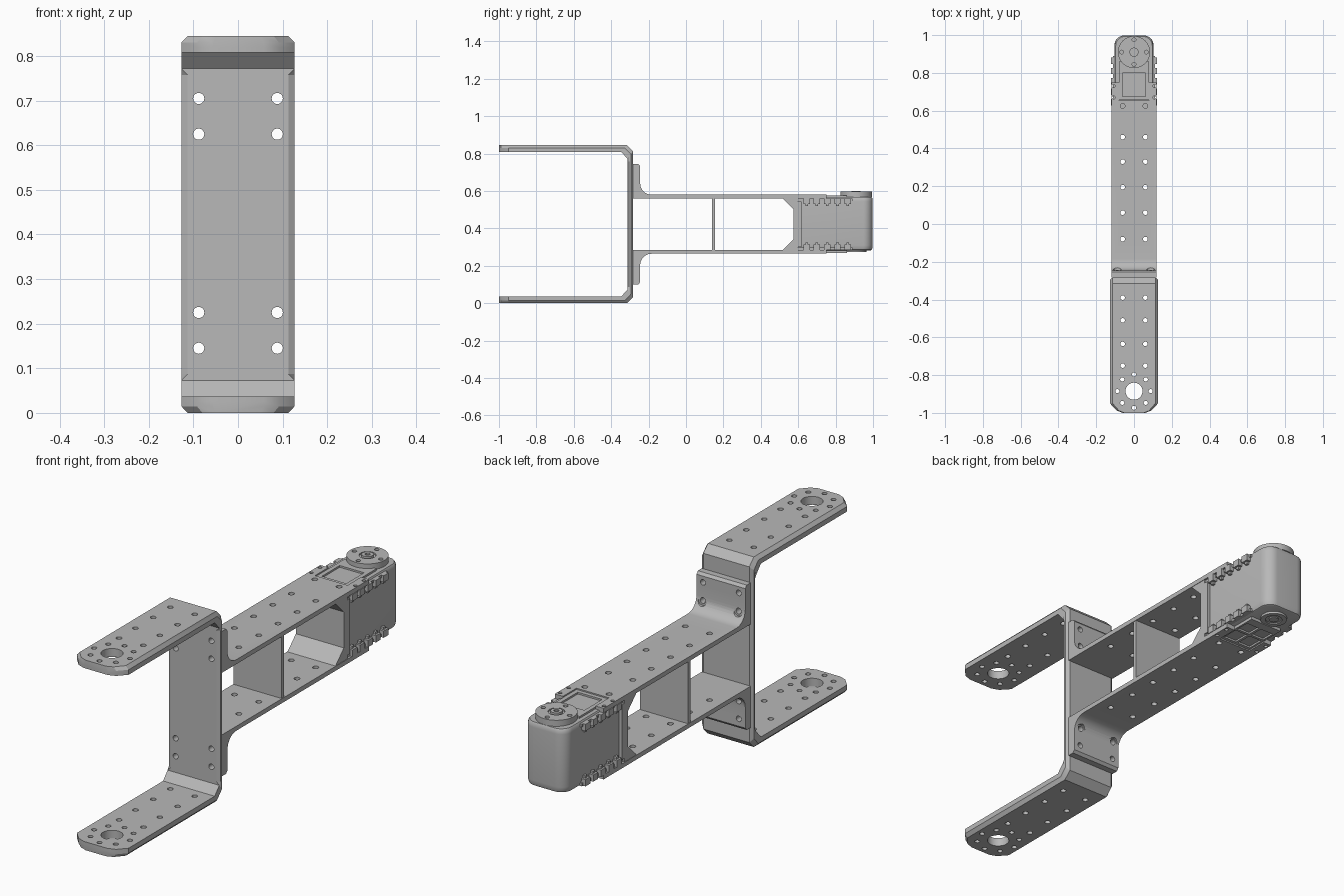
import bpy, bmesh, math
from mathutils import Matrix

if "Cube" in bpy.data.objects:
    bpy.data.objects.remove(bpy.data.objects["Cube"])

grey = bpy.data.materials.new("satin_grey")
grey.diffuse_color = (0.48, 0.48, 0.48, 1)
grey.use_nodes = True
grey.node_tree.nodes["Principled BSDF"].inputs["Base Color"].default_value = grey.diffuse_color
MID = 0.4225  # height of the mirror plane of the brackets


def finish(name, bm):
    bmesh.ops.recalc_face_normals(bm, faces=bm.faces)
    me = bpy.data.meshes.new(name)
    bm.to_mesh(me)
    bm.free()
    ob = bpy.data.objects.new(name, me)
    bpy.context.collection.objects.link(ob)
    me.materials.append(grey)
    return ob


def smooth(ob):
    bpy.ops.object.select_all(action='DESELECT')
    bpy.context.view_layer.objects.active = ob
    ob.select_set(True)
    bpy.ops.object.shade_smooth_by_angle(angle=math.radians(32))


def add_box(bm, x0, x1, y0, y1, z0, z1):
    m = Matrix.Translation(((x0 + x1) / 2, (y0 + y1) / 2, (z0 + z1) / 2))
    m = m @ Matrix.Diagonal((x1 - x0, y1 - y0, z1 - z0, 1))
    bmesh.ops.create_cube(bm, size=1, matrix=m)


def add_cyl(bm, x, y, z, r, depth, axis='Z', seg=20):
    m = Matrix.Translation((x, y, z))
    if axis == 'Y':
        m = m @ Matrix.Rotation(math.pi / 2, 4, 'X')
    bmesh.ops.create_cone(bm, cap_ends=True, segments=seg, radius1=r,
                          radius2=r, depth=depth, matrix=m)


def loft(bm, rings):
    rows = [[bm.verts.new(p) for p in ring] for ring in rings]
    n = len(rows[0])
    for a, b in zip(rows, rows[1:]):
        for i in range(n):
            bm.faces.new((a[i], a[(i + 1) % n], b[(i + 1) % n], b[i]))
    bm.faces.new(rows[0])
    bm.faces.new(rows[-1])


def side_profile(bm, pts, hw):
    loft(bm, [[(x, y, z) for y, z in pts] for x in (-hw, hw)])


def cut(ob, bm):
    cutter = finish("cutter", bm)
    cutter.hide_render = True
    mod = ob.modifiers.new("cut", 'BOOLEAN')
    mod.operation = 'DIFFERENCE'
    mod.solver = 'EXACT'
    mod.object = cutter
    dg = bpy.context.evaluated_depsgraph_get()
    me = bpy.data.meshes.new_from_object(ob.evaluated_get(dg))
    ob.modifiers.clear()
    ob.data = me
    bpy.data.objects.remove(cutter)


# U bracket: lower half stations (outer y,z, inner y,z, inner half width, full, outer)
W, N = 0.127, 0.113
half = [(-1, 0, -1, .037, .058, .058, .05),
        (-.988, 0, -.988, .037, .092, .092, .08),
        (-.95, 0, -.95, .037, W, W, N),
        (-.315, 0, -.345, .037, W, W, N),
        (-.283, .032, -.313, .073, W, W, N),
        (-.283, .087, -.313, .087, N, W, N)]
stations = half + [(a, 2 * MID - b, c, 2 * MID - d, e, f, g)
                   for a, b, c, d, e, f, g in reversed(half)]
rings = []
for oy, oz, iy, iz, hi, h, ho in stations:
    q = [(hi, 0), (h, .3), (h, .6), (ho, 1)]
    q += [(-x, t) for x, t in reversed(q)]
    rings.append([(x, iy + (oy - iy) * t, iz + (oz - iz) * t) for x, t in q])
bm = bmesh.new()
loft(bm, rings)
u_bracket = finish("u_bracket", bm)

# bracket holes: pivot, ring, rows and mounting holes
bm = bmesh.new()
for z in (.018, 2 * MID - .018):
    add_cyl(bm, 0, -.885, z, .045, .1, seg=32)
    for i in range(8):
        a = i * math.pi / 4
        add_cyl(bm, .088 * math.cos(a), -.885 + .088 * math.sin(a), z, .011, .1)
    for y in (-.39, -.51, -.635, -.75):
        for x in (-.06, .06):
            add_cyl(bm, x, y, z, .012, .1)
mount = [(x, z) for x in (-.088, .088) for z in (.145, .225, .625, .705)]
for x, z in mount:
    add_cyl(bm, x, -.3, z, .0125, .1, 'Y')
cut(u_bracket, bm)
smooth(u_bracket)

# arm plates: flange, fillet and long plate, upper and lower
for name, s in (("upper_arm_plate", 1), ("lower_arm_plate", -1)):
    pts = [(-.283, .138), (.75, .138), (.75, .158)]
    for i in range(9):
        a = math.radians(270 - i * 11.25)
        pts.append((-.185 + .06 * math.cos(a), .218 + .06 * math.sin(a)))
    pts += [(-.245, .31), (-.255, .322), (-.283, .322)]
    bm = bmesh.new()
    side_profile(bm, [(y, MID + s * z) for y, z in pts], .12)
    plate = finish(name, bm)
    bm = bmesh.new()
    for x in (-.06, .06):
        for y in (-.08, .06, .195, .33, .46, .625):
            add_cyl(bm, x, y, MID + s * .148, .0125, .06)
        for y in (.67, .73):
            add_cyl(bm, math.copysign(.108, x), y, MID + s * .148, .008, .06)
    for x, z in mount:
        if (z - MID) * s > 0:
            add_cyl(bm, x, -.26, z, .0125, .1, 'Y')
    cut(plate, bm)
    # fork notch at the servo end
    bm = bmesh.new()
    add_box(bm, -.08, .08, .655, .8, MID + s * .148 - .05, MID + s * .148 + .05)
    cut(plate, bm)
    # screw head pockets in the fillet
    bm = bmesh.new()
    for x in (-.088, .088):
        add_cyl(bm, x, -.193, MID + s * .2025, .022, .1, 'Y')
    cut(plate, bm)
    smooth(plate)

# middle rib and chamfered end wall
bm = bmesh.new()
add_box(bm, -.118, .118, .138, .155, MID - .14, MID + .14)
finish("middle_rib", bm)
bm = bmesh.new()
side_profile(bm, [(.515, MID + .139), (.575, MID + .08), (.575, MID - .08),
                  (.515, MID - .139), (.535, MID - .139), (.6, MID - .139),
                  (.6, MID + .139), (.535, MID + .139)], .118)
finish("end_wall", bm)

# servo body with rounded rear corners and softened rims
outline = [(-.103, .59), (.103, .59)]
for cx, a0 in ((.053, 0), (-.053, 90)):
    for i in range(9):
        a = math.radians(a0 + i * 11.25)
        outline.append((cx + .05 * math.cos(a), .948 + .05 * math.sin(a)))
levels = [(.283, .90), (.286, .95), (.296, .985), (.31, 1), (.545, 1), (.56, .985), (.567, .94)]
bm = bmesh.new()
loft(bm, [[(x * k, .79 + (y - .79) * (1 - (1 - k) * .45), z) for x, y in outline]
          for z, k in levels])
smooth(finish("servo_body", bm))

# side rails with teeth
bm = bmesh.new()
for s in (-1, 1):
    for t in (-1, 1):
        def slab(x1, y0, y1, z0, z1):
            xs, zs = sorted((s * .095, s * x1)), sorted((MID + t * z0, MID + t * z1))
            add_box(bm, *xs, y0, y1, *zs)
        slab(.111, .60, .89, .125, .138)
        for i in range(5):
            y = .645 + i * .055
            slab(.123, y - .017, y + .017, .108, .138)
            slab(.115, y - .007, y + .007, .097, .108)
    xs = sorted((s * .095, s * .117))
    add_box(bm, *xs, .60, .618, .30, .545)
finish("servo_rails", bm)

# servo covers: shallow trays between the fork tines
for name, s in (("upper_cover", 1), ("lower_cover", -1)):
    bm = bmesh.new()
    z0, z1 = sorted((MID + s * .13, MID + s * .153))
    add_box(bm, -.079, .079, .656, .86, z0, z1)
    cover = finish(name, bm)
    bm = bmesh.new()
    z0, z1 = sorted((MID + s * .145, MID + s * .17))
    if s > 0:
        add_box(bm, -.06, .06, .675, .80, z0, z1)
    else:
        for x0, x1 in ((-.07, -.006), (.006, .07)):
            add_box(bm, x0, x1, .67, .745, z0, z1)
            add_box(bm, x0, x1, .757, .82, z0, z1)
    cut(cover, bm)

# output horn with hub recess and screw holes
bm = bmesh.new()
add_cyl(bm, 0, .91, .5825, .085, .027, seg=48)
horn = finish("output_horn", bm)
bm = bmesh.new()
add_cyl(bm, 0, .91, .597, .034, .016, seg=32)
for i in range(4):
    a = i * math.pi / 2
    add_cyl(bm, .065 * math.cos(a), .91 + .065 * math.sin(a), .595, .010, .03)
cut(horn, bm)
smooth(horn)
bm = bmesh.new()
add_cyl(bm, 0, .91, .588, .024, .024, seg=32)
hub = finish("horn_screw", bm)
bm = bmesh.new()
add_cyl(bm, 0, .91, .6, .012, .014, seg=6)
cut(hub, bm)
smooth(hub)

# idler boss underneath
bm = bmesh.new()
add_cyl(bm, 0, .91, .283, .055, .02, seg=40)
idler = finish("idler_boss", bm)
bm = bmesh.new()
add_cyl(bm, 0, .91, .271, .035, .014, seg=32)
cut(idler, bm)
smooth(idler)
bm = bmesh.new()
add_cyl(bm, 0, .91, .281, .02, .016, seg=24)
smooth(finish("idler_screw", bm))
